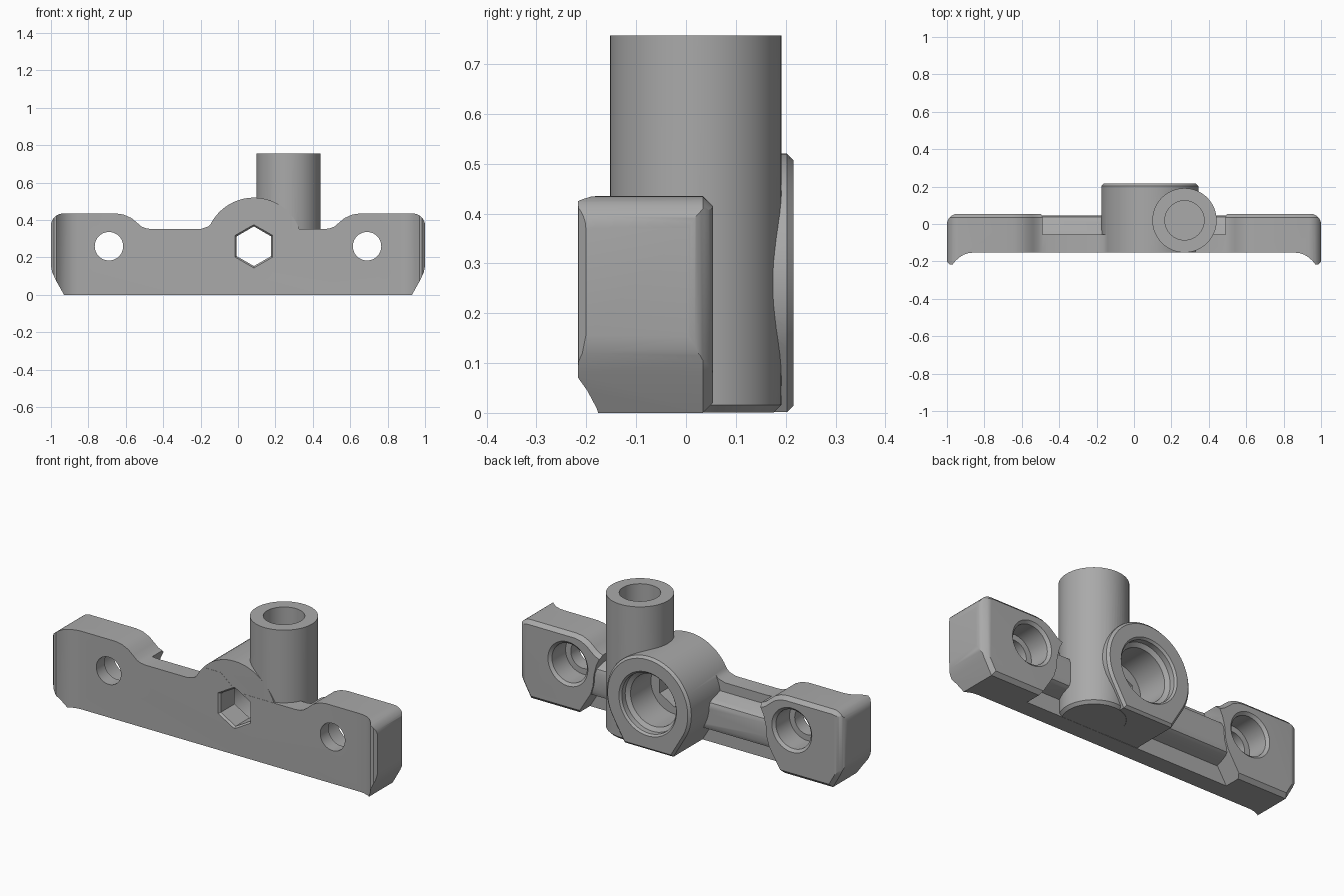
import bpy, bmesh
from math import cos, sin, pi, radians

cube = bpy.data.objects.get("Cube")
if cube:
    bpy.data.objects.remove(cube, do_unlink=True)

grey = bpy.data.materials.new("mid_grey")
grey.use_nodes = True
tone = (0.4, 0.4, 0.4, 1)
grey.diffuse_color = tone
grey.node_tree.nodes["Principled BSDF"].inputs["Base Color"].default_value = tone


def finish(name, bm):
    bmesh.ops.recalc_face_normals(bm, faces=bm.faces)
    mesh = bpy.data.meshes.new(name)
    bm.to_mesh(mesh)
    bm.free()
    mesh.materials.append(grey)
    obj = bpy.data.objects.new(name, mesh)
    bpy.context.collection.objects.link(obj)
    return obj


def place(axis, a, b, d):
    return {"X": (d, a, b), "Y": (a, d, b), "Z": (a, b, d)}[axis]


def prism(name, points, axis, start, end, chamfer=0):
    """Extrude a profile along an axis; chamfer the rim of the end cap."""
    bm = bmesh.new()
    low, high = [[bm.verts.new(place(axis, a, b, d)) for a, b in points]
                 for d in (start, end)]
    bm.faces.new(low)
    cap = bm.faces.new(high)
    n = len(points)
    for i in range(n):
        j = (i + 1) % n
        bm.faces.new((low[i], low[j], high[j], high[i]))
    bmesh.ops.recalc_face_normals(bm, faces=bm.faces)
    if chamfer:
        bmesh.ops.bevel(bm, geom=list(cap.edges), offset=chamfer, segments=1,
                        affect="EDGES", profile=0.5)
    return finish(name, bm)


def lathe(name, rings, axis, a, b, sides=64):
    """Turned solid from (radius, distance along axis) rings."""
    bm = bmesh.new()
    loops = [[bm.verts.new(place(axis, a + r * cos(pi / 2 + 2 * pi * i / sides),
                                 b + r * sin(pi / 2 + 2 * pi * i / sides), d))
              for i in range(sides)] for r, d in rings]
    bm.faces.new(loops[0])
    bm.faces.new(loops[-1])
    for p, q in zip(loops, loops[1:]):
        for i in range(sides):
            j = (i + 1) % sides
            bm.faces.new((p[i], p[j], q[j], q[i]))
    return finish(name, bm)


def combine(target, tool, operation):
    mod = target.modifiers.new("combine", "BOOLEAN")
    mod.operation, mod.solver, mod.object = operation, "EXACT", tool
    bpy.context.view_layer.objects.active = target
    bpy.ops.object.modifier_apply(modifier=mod.name)
    bpy.data.objects.remove(tool, do_unlink=True)


def arc(x, y, r, start, end, steps):
    angles = [radians(start + (end - start) * i / steps) for i in range(steps + 1)]
    return [(x + r * cos(t), y + r * sin(t)) for t in angles]


def mirrored(points):
    return [(-x, y) for x, y in reversed(points)]


FRONT, BACK = -0.153, 0.054
BOSS_X, MID_Z, HOLE_X = 0.085, 0.26, 0.69

# Bracket body: front outline crossed with the plan that flares at the ends
half = [(0.93, 0), (0.975, 0.08), (0.993, 0.12), (1, 0.155)]
half += arc(0.935, 0.37, 0.065, 0, 90, 8)
half += [(0.65, 0.435), (0.61, 0.429), (0.57, 0.411), (0.54, 0.386),
         (0.515, 0.365), (0.49, 0.355), (0.46, 0.352)]
boss_fillet = [(0.1, 0.352), (0, 0.435), (-0.1, 0.435), (-0.13, 0.395),
               (-0.16, 0.365), (-0.2, 0.352)]
body = prism("bracket", half + boss_fillet + mirrored(half), "Y", -0.3, BACK, 0.02)

plan = [(0.86, FRONT), (0.885, -0.156), (0.91, -0.164), (0.935, -0.179),
        (0.955, -0.198), (0.97, -0.217), (0.985, -0.216), (1.001, -0.2)]
plan += arc(0.941, -0.005, 0.06, 0, 90, 8)
plan = [(x, min(y, 0.055)) for x, y in plan]
combine(body, prism("plan", plan + mirrored(plan), "Z", -0.1, 0.6), "INTERSECT")

# Hollow behind the thin web between the end blocks
side = [(0.63, -0.05), (0.63, 0), (0.55, 0.13), (0.535, 0.18), (0.53, 0.24),
        (0.515, 0.3), (0.49, 0.35), (0.48, 0.5)]
combine(body, prism("hollow", side + mirrored(side), "Y", -0.055, 0.3), "DIFFERENCE")

# Stiffening rib across the back of the web
rib = [(-0.1, 0.09), (-0.055, 0.09), (0.02, 0.11), (0.038, 0.12), (0.045, 0.14),
       (0.045, 0.25), (0.038, 0.27), (0.02, 0.28), (-0.055, 0.3), (-0.1, 0.3)]
combine(body, prism("rib", rib, "X", -0.57, 0.57), "UNION")

# Round boss with a flat foot
boss = arc(BOSS_X, MID_Z, 0.26, -30, 210, 48)
boss += [(BOSS_X - 0.15, 0.002), (BOSS_X + 0.15, 0.002)]
combine(body, prism("boss", boss, "Y", -0.152, 0.216, 0.013), "UNION")

# Upright tube
tube = [(0.157, 0.001), (0.172, 0.016), (0.172, 0.757)]
combine(body, lathe("tube", tube, "Z", 0.27, 0.0195), "UNION")

# Bores: tube, boss, hexagon and the two stepped bolt holes
combine(body, lathe("tube_bore", [(0.105, 0.8), (0.105, 0.4)], "Z", 0.27, 0.0195),
        "DIFFERENCE")
boss_bore = [(0.178, 0.23), (0.178, 0.217), (0.167, 0.205), (0.167, 0.175),
             (0.145, 0.16), (0.145, -0.02)]
combine(body, lathe("boss_bore", boss_bore, "Y", BOSS_X, MID_Z), "DIFFERENCE")
hexagon = [(0.117, -0.2), (0.117, -0.154), (0.106, -0.142), (0.106, 0.03)]
combine(body, lathe("hex_hole", hexagon, "Y", BOSS_X, MID_Z, 6), "DIFFERENCE")
bolt = [(0.124, 0.08), (0.124, 0.055), (0.108, 0.04), (0.108, -0.08),
        (0.076, -0.08), (0.076, -0.25)]
for sign in (-1, 1):
    combine(body, lathe("bolt_hole", bolt, "Y", sign * HOLE_X, MID_Z), "DIFFERENCE")

# Smooth rounds, crisp edges
bpy.ops.object.select_all(action="DESELECT")
body.select_set(True)
bpy.context.view_layer.objects.active = body
bpy.ops.object.shade_smooth_by_angle(angle=radians(28))
